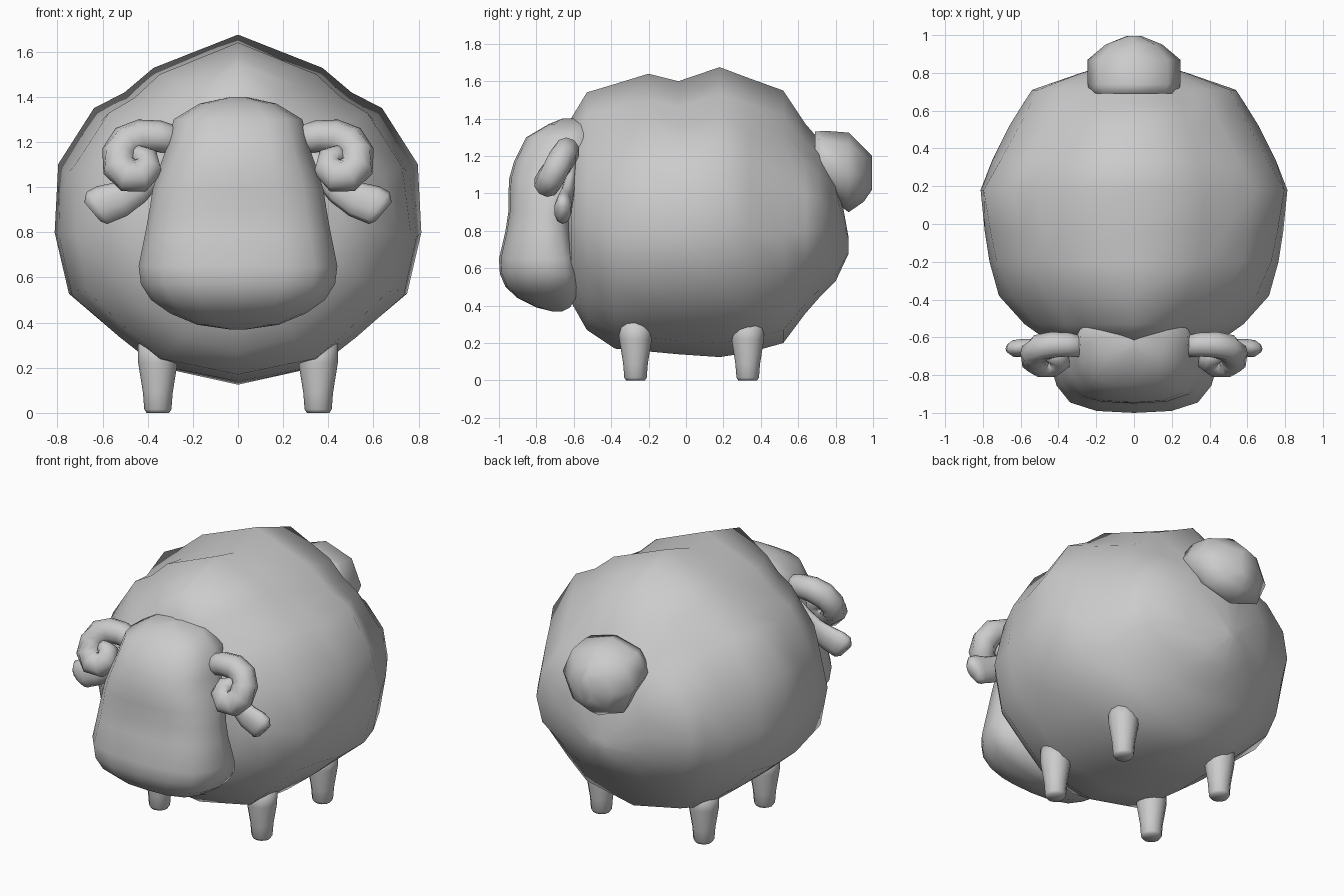
import bpy, bmesh, math
from mathutils import Vector

if "Cube" in bpy.data.objects:
    bpy.data.objects.remove(bpy.data.objects["Cube"])

grey = bpy.data.materials.new("wool grey")
grey.diffuse_color = (0.6, 0.6, 0.6, 1)
grey.use_nodes = True
grey.node_tree.nodes["Principled BSDF"].inputs["Base Color"].default_value = grey.diffuse_color


def mirrored(half):
    """Close a half outline (x >= 0, first and last on the axis)."""
    return half + [(-x, v) for x, v in half[-2:0:-1]]


def loft(name, rings):
    """Skin a list of point rings, capped at both ends and smooth shaded."""
    bm = bmesh.new()
    rows = [[bm.verts.new(p) for p in ring] for ring in rings]
    n = len(rows[0])
    for a, b in zip(rows, rows[1:]):
        for i in range(n):
            j = (i + 1) % n
            bm.faces.new((a[i], a[j], b[j], b[i]))
    bm.faces.new(rows[0])
    bm.faces.new(rows[-1][::-1])
    bmesh.ops.recalc_face_normals(bm, faces=bm.faces)
    for f in bm.faces:
        f.smooth = True
    me = bpy.data.meshes.new(name)
    bm.to_mesh(me)
    bm.free()
    me.materials.append(grey)
    ob = bpy.data.objects.new(name, me)
    bpy.context.collection.objects.link(ob)
    return ob


def along_y(outline, stations):
    """Rings across y from (y, low z, high z, half width, power, taper).
    A power below 1 makes the section fuller; taper narrows its upper half."""
    return [[(math.copysign(abs(x) ** p, x) * w * (1 - t * max(v, 0)), y,
              (lo + hi) / 2 + v * (hi - lo) / 2)
             for x, v in outline] for y, lo, hi, w, p, t in stations]


def tube(name, side, path, flat=1.0, sides=10):
    """Tapered tube following (x, y, z, radius); flat scales its depth."""
    pts = [Vector(p[:3]) for p in path]
    rings = []
    for i, p in enumerate(pts):
        d = (pts[min(i + 1, len(pts) - 1)] - pts[max(i - 1, 0)]).normalized()
        u = d.cross(Vector((0, 1, 0))).normalized()
        v = u.cross(d)
        ring = []
        for k in range(sides):
            a = math.tau * k / sides
            q = p + path[i][3] * (math.cos(a) * u + flat * math.sin(a) * v)
            ring.append((side * q.x, q.y, q.z))
        rings.append(ring)
    return loft(name, rings)


# woolly body with a ridged back
body_outline = mirrored([(0, 1), (.45, .81), (.61, .67), (.78, .58), (.98, .26), (1, -.13),
                         (.92, -.48), (.63, -.73), (.42, -.9), (0, -1)])
loft("body", along_y(body_outline, [
    (-.645, .6, 1.25, .12, 1.2, .3), (-.615, .42, 1.40, .46, 1.2, .35),
    (-.53, .27, 1.54, .58, 1, .35), (-.38, .17, 1.585, .715, .85, .3),
    (-.2, .155, 1.64, .765, .85, .13), (-.04, .14, 1.6, .79, .88, .08),
    (.18, .125, 1.675, .812, .97, 0), (.34, .15, 1.615, .75, .82, .17),
    (.52, .2, 1.55, .66, .82, .25), (.64, .36, 1.37, .585, .87, .2),
    (.71, .44, 1.29, .54, .95, .15), (.8, .53, 1.15, .28, 1, 0), (.87, .68, .76, .05, 1, 0)]))

# head with a heavy muzzle: (z, front y, back y, half width)
head_outline = mirrored([(0, -1), (.45, -.95), (.77, -.73), (.93, -.3),
                         (1, .2), (.98, .7), (.7, 1), (0, 1)])
head_rings = []
for z, front, back, w in [
        (.37, -.72, -.66, .04), (.39, -.8, -.62, .18), (.44, -.9, -.59, .30),
        (.5, -.965, -.58, .385), (.57, -.995, -.575, .43), (.65, -1, -.59, .44),
        (.8, -.965, -.62, .41), (.9, -.95, -.62, .392), (.99, -.95, -.58, .378),
        (1.08, -.945, -.53, .35), (1.17, -.92, -.51, .318),
        (1.3, -.855, -.5, .285), (1.37, -.735, -.51, .17), (1.4, -.66, -.56, .03)]:
    head_rings.append([(x * w, (front + back) / 2 + v * (back - front) / 2, z)
                       for x, v in head_outline])
loft("head", head_rings)

# round tail
octagon = [(math.sin(math.tau * k / 8), math.cos(math.tau * k / 8)) for k in range(8)]
loft("tail", along_y(octagon, [
    (.69, 1.05, 1.33, .235, 1, 0), (.74, .99, 1.335, .245, .9, 0),
    (.87, .9, 1.325, .245, .9, 0), (.95, .955, 1.245, .15, .9, 0),
    (.995, 1.02, 1.2, .04, 1, 0)]))

for side, tag in ((1, "left"), (-1, "right")):
    # curled horn, its tight coil leaning forward at the bottom
    coil = [(.26, 1.205, .06), (.35, 1.225, .07), (.43, 1.225, .075), (.495, 1.2, .077),
            (.527, 1.15, .077), (.525, 1.09, .077), (.485, 1.052, .077), (.435, 1.05, .074),
            (.402, 1.085, .07), (.41, 1.122, .062), (.445, 1.135, .052), (.468, 1.12, .03)]
    tube("horn_" + tag, side, [(x, -.63 - .6 * (1.24 - z), z, r) for x, z, r in coil], .95)

    # flared ear below the horn
    tube("ear_" + tag, side, [(.3, -.6, 1.16, .04), (.38, -.62, 1.06, .055),
                              (.45, -.635, .99, .067), (.525, -.65, .945, .08),
                              (.595, -.655, .923, .086), (.625, -.66, .907, .085),
                              (.645, -.66, .89, .055)], .55)

    # tapered legs with rounded feet
    for y, end in ((-.27, "front"), (.33, "back")):
        loft(f"leg_{end}_{tag}", [
            [(side * .355 + r * math.cos(math.tau * k / 12),
              y + r * math.sin(math.tau * k / 12), z) for k in range(12)]
            for z, r in ((0, .05), (.015, .06), (.09, .066), (.22, .087), (.32, .088))])
